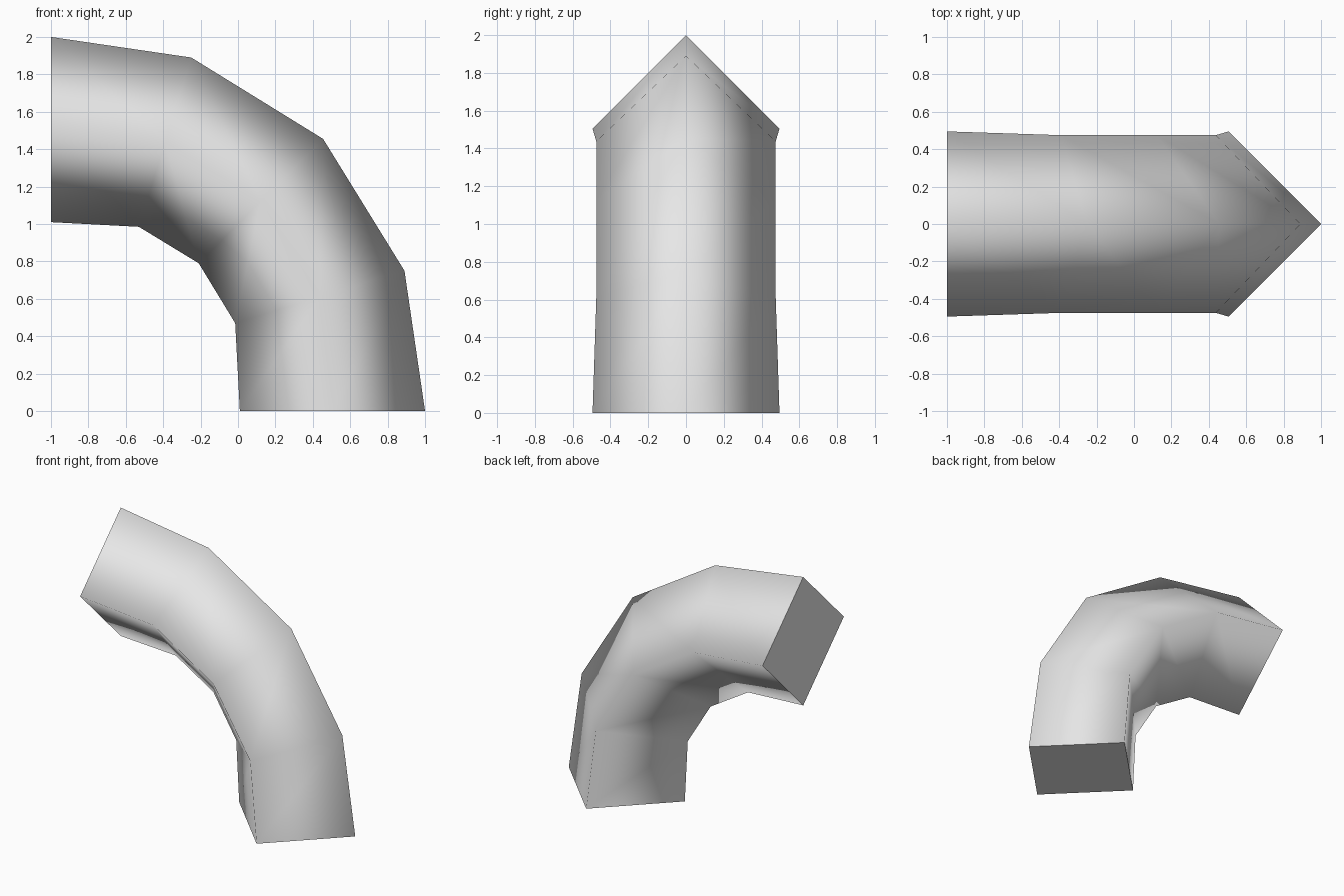
import bpy
import bmesh
from mathutils import Vector

cube = bpy.data.objects.get("Cube")
if cube:
    bpy.data.objects.remove(cube, do_unlink=True)

# Plain grey material
grey = bpy.data.materials.new("plain_grey")
grey.use_nodes = True
colour = (0.8, 0.8, 0.8, 1)
grey.diffuse_color = colour
grey.node_tree.nodes["Principled BSDF"].inputs["Base Color"].default_value = colour

# Sections of the lower half: outer (x, z), inner (x, z), half width
lower = [
    ((1.0, 0.0), (0.01, 0.0), 0.495),
    ((0.89, 0.75), (-0.015, 0.47), 0.475),
]
middle = ((0.455, 1.455), (-0.21, 0.79), 0.475)


def across_diagonal(section):
    outer, inner, width = section
    return (outer[1] - 1, outer[0] + 1), (inner[1] - 1, inner[0] + 1), width


sections = lower + [middle] + [across_diagonal(s) for s in reversed(lower)]

# Diamond rings along the bend
bm = bmesh.new()
rings = []
for (ox, oz), (ix, iz), width in sections:
    outer, inner = Vector((ox, 0, oz)), Vector((ix, 0, iz))
    centre, side = (outer + inner) / 2, Vector((0, width, 0))
    corners = (outer, centre + side, inner, centre - side)
    rings.append([bm.verts.new(c) for c in corners])

# Smooth walls of the pipe
for a, b in zip(rings, rings[1:]):
    for i in range(4):
        j = (i + 1) % 4
        bm.faces.new((a[i], a[j], b[j], b[i])).smooth = True

# Flat end caps with sharp rims
for ring in (rings[0], rings[-1]):
    cap = bm.faces.new(ring)
    for edge in cap.edges:
        edge.smooth = False
bmesh.ops.recalc_face_normals(bm, faces=bm.faces)

mesh = bpy.data.meshes.new("bent_pipe")
bm.to_mesh(mesh)
bm.free()
mesh.materials.append(grey)
bpy.context.collection.objects.link(bpy.data.objects.new("bent_pipe", mesh))
